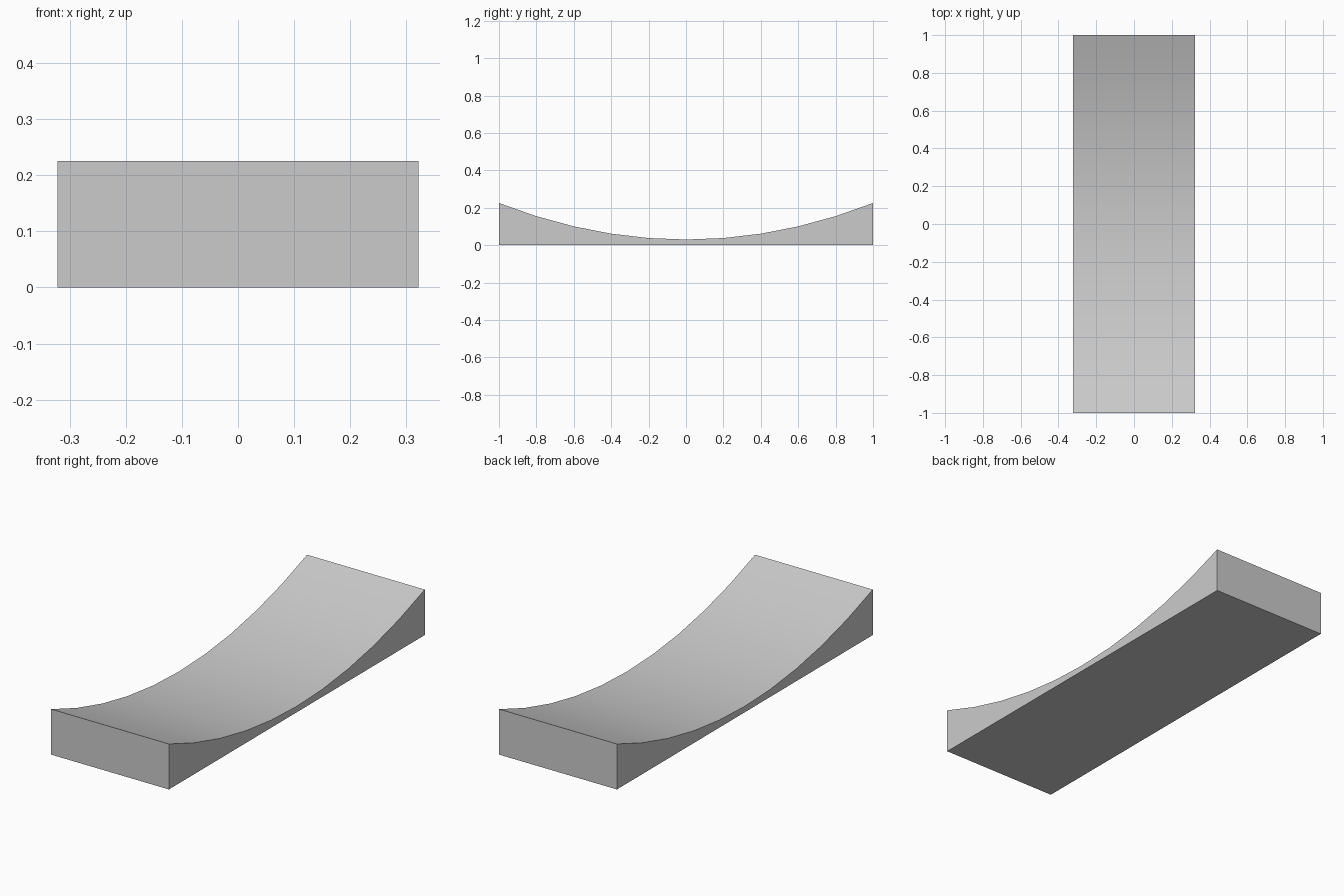
import bpy, bmesh, math

if "Cube" in bpy.data.objects:
    bpy.data.objects.remove(bpy.data.objects["Cube"])

HALF_WIDTH = 0.322
SEGMENTS = 10
LOW, HIGH = 0.03, 0.225

# Side profile: flat base with a shallow parabolic dip on top
profile = [(-1.0, 0.0), (1.0, 0.0)]
for i in range(SEGMENTS + 1):
    y = 1.0 - 2.0 * i / SEGMENTS
    profile.append((y, LOW + (HIGH - LOW) * y * y))

# Extrude the profile across the width
bm = bmesh.new()
side = bm.faces.new([bm.verts.new((-HALF_WIDTH, y, z)) for y, z in profile])
result = bmesh.ops.extrude_face_region(bm, geom=[side], use_keep_orig=True)
moved = [v for v in result["geom"] if isinstance(v, bmesh.types.BMVert)]
bmesh.ops.translate(bm, verts=moved, vec=(2 * HALF_WIDTH, 0, 0))
bmesh.ops.recalc_face_normals(bm, faces=bm.faces)

mesh = bpy.data.meshes.new("curved_ramp")
bm.to_mesh(mesh)
bm.free()
ramp = bpy.data.objects.new("curved_ramp", mesh)
bpy.context.collection.objects.link(ramp)

# Smooth riding surface, crisp outer edges
bpy.context.view_layer.objects.active = ramp
ramp.select_set(True)
bpy.ops.object.shade_smooth_by_angle(angle=math.radians(30))
